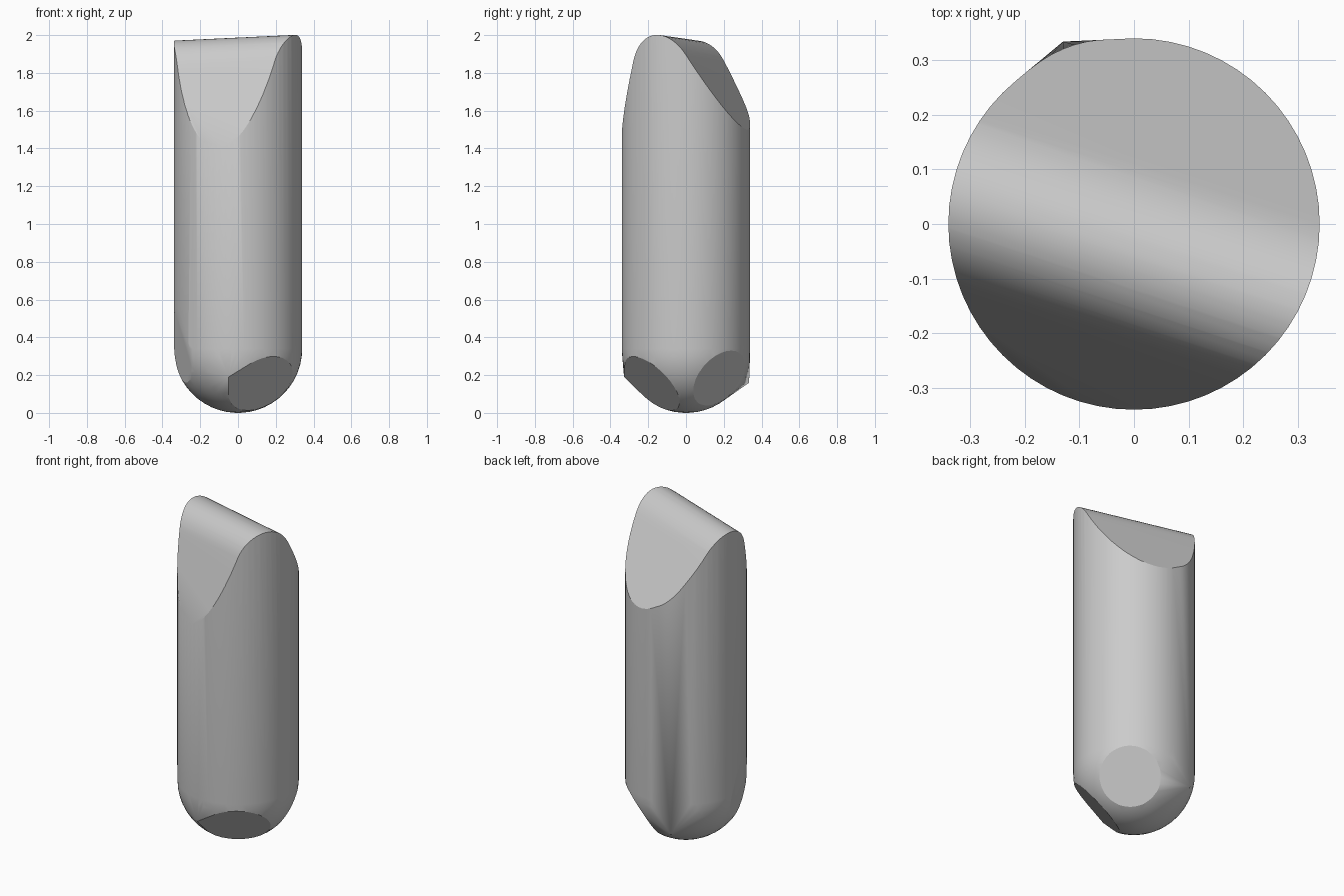
import bpy, bmesh, math
from mathutils import Vector
from mathutils.geometry import interpolate_bezier

cube = bpy.data.objects.get("Cube")
if cube:
    bpy.data.objects.remove(cube, do_unlink=True)

RADIUS = 0.34
SIDES = 64
CENTRE = Vector((0, 0, 1))

grey = bpy.data.materials.new("plain grey")
grey.use_nodes = True
grey.diffuse_color = (0.6, 0.6, 0.6, 1)
grey.node_tree.nodes["Principled BSDF"].inputs["Base Color"].default_value = grey.diffuse_color


def add_ring(bm, radius, z):
    for i in range(SIDES):
        a = math.tau * i / SIDES
        bm.verts.new((radius * math.cos(a), radius * math.sin(a), z))


def slice_off(bm, point, normal):
    """Cut away everything beyond a plane and close the cut with a flat face."""
    normal = Vector(normal).normalized()
    point = Vector(point)
    if normal.dot(CENTRE - point) > 0:
        normal = -normal
    cut = bmesh.ops.bisect_plane(
        bm, geom=bm.verts[:] + bm.edges[:] + bm.faces[:], dist=1e-5,
        plane_co=point, plane_no=normal, clear_outer=True)
    edges = [e for e in cut["geom_cut"]
             if isinstance(e, bmesh.types.BMEdge) and e.is_boundary]
    if len(edges) > 2:
        bmesh.ops.edgenet_fill(bm, edges=edges)


# Round shaft with a domed lower end and two bulging corners
bm = bmesh.new()
add_ring(bm, RADIUS, 2.3)
for step in range(13):
    a = math.radians(7.3 * step)
    add_ring(bm, RADIUS * math.cos(a), RADIUS * (1 - math.sin(a)))
for corner in ((-0.05, -0.328, 0.19), (-0.13, 0.334, 0.16)):
    bm.verts.new(corner)
hull = bmesh.ops.convex_hull(bm, input=bm.verts[:])
loose = [v for v in bm.verts if not v.link_faces]
bmesh.ops.delete(bm, geom=loose, context="VERTS")

# Flats on the lower end: front, left-hand side and back corner
a, b, c = Vector((-0.05, -0.328, 0.19)), Vector((0.22, -0.26, 0.3)), Vector((0, -0.13, 0.03))
slice_off(bm, a, (b - a).cross(c - a))
slice_off(bm, (-0.323, -0.102, 0.55), (-0.95, -0.3, -0.13))
slice_off(bm, (0.24, 0.24, 0.33), (0.7, 0.7, -0.62))

# Rounded wedge at the top, as planes along a slanted ridge
ridge = Vector((0.951, -0.309, 0.045))
across = Vector((0.309, 0.951, 0))


def profile(u, z):
    return across * u + Vector((0, 0, z))


low_front, top_front = profile(-0.337, 1.41), profile(-0.205, 1.85)
top_back, low_back = profile(0.105, 1.88), profile(0.34, 1.5)
handle_front = top_front + profile(0.048, 0.16)
handle_back = top_back + profile(-0.099, 0.16)
arc = interpolate_bezier(top_front, handle_front, handle_back, top_back, 20)
path = [low_front] + arc + [low_back]
for p, q in zip(path, path[1:]):
    slice_off(bm, p, (q - p).cross(ridge))

bmesh.ops.remove_doubles(bm, verts=bm.verts[:], dist=0.0005)
bmesh.ops.recalc_face_normals(bm, faces=bm.faces[:])
mesh = bpy.data.meshes.new("faceted_rod")
bm.to_mesh(mesh)
bm.free()
mesh.materials.append(grey)

rod = bpy.data.objects.new("faceted_rod", mesh)
bpy.context.collection.objects.link(rod)
bpy.ops.object.select_all(action="DESELECT")
rod.select_set(True)
bpy.context.view_layer.objects.active = rod
bpy.ops.object.shade_smooth_by_angle(angle=math.radians(25))
